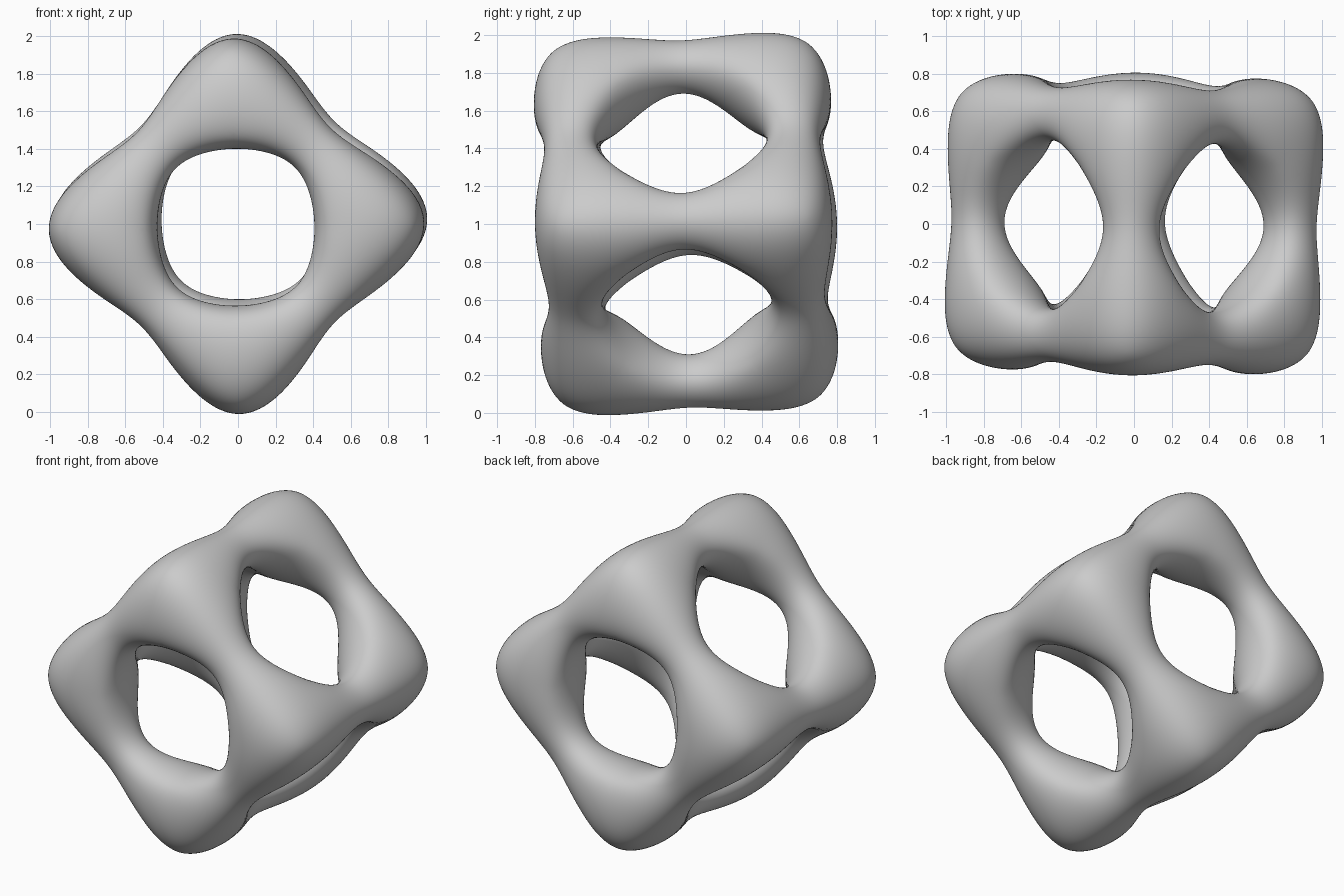
import bpy
import bmesh
from itertools import product
from math import radians
from mathutils import Euler, Matrix, Vector

cube = bpy.data.objects.get("Cube")
if cube:
    bpy.data.objects.remove(cube, do_unlink=True)

# Cage sizes: corner blocks, their raised rim round each opening,
# and the slimmer section halfway along each bar
CORNER_OUT, CORNER_IN, RIM_OUT = 0.785, 0.3, 0.84
MID_OUT, MID_IN = 0.709, 0.503


def section(corner, rim, inner):
    """Four points round a bar, from its outer edge to its inner edge."""
    return [(corner, corner), (rim, inner), (inner, inner), (inner, rim)]


def point(axis, along, pair, signs):
    """Place a section point on the given axis, mirrored into one octant."""
    co = [0.0, 0.0, 0.0]
    co[axis] = along
    co[(axis + 1) % 3], co[(axis + 2) % 3] = pair
    return Vector([c * s for c, s in zip(co, signs)])


bm = bmesh.new()


def add_face(points):
    bm.faces.new([bm.verts.new(p) for p in points])


end = section(CORNER_OUT, RIM_OUT, CORNER_IN)
middle = section(MID_OUT, MID_OUT, MID_IN)
cap = section(CORNER_OUT, CORNER_OUT, CORNER_IN)
cap_heights = (CORNER_OUT, CORNER_OUT, RIM_OUT, CORNER_OUT)
for signs in product((1, -1), repeat=3):
    for axis in range(3):
        # Outer face of the corner block
        add_face([point(axis, h, p, signs) for h, p in zip(cap_heights, cap)])
        # Half bar running from the corner block to the bar's middle
        for i in range(4):
            j = (i + 1) % 4
            add_face([point(axis, CORNER_IN, end[i], signs),
                      point(axis, CORNER_IN, end[j], signs),
                      point(axis, 0, middle[j], signs),
                      point(axis, 0, middle[i], signs)])

bmesh.ops.remove_doubles(bm, verts=bm.verts[:], dist=0.0001)
bmesh.ops.recalc_face_normals(bm, faces=bm.faces[:])

# Stand the frame on one long edge, leaning very slightly
lean = Euler((radians(1.7), 0, radians(-1.1))).to_matrix().to_4x4()
bm.transform(Matrix.Translation((0, 0, 1)) @ lean @ Matrix.Rotation(radians(44), 4, 'Y'))

mesh = bpy.data.meshes.new("rounded_cube_frame")
bm.to_mesh(mesh)
bm.free()
frame = bpy.data.objects.new("rounded_cube_frame", mesh)
bpy.context.collection.objects.link(frame)

# Smooth organic surface
subsurf = frame.modifiers.new("smooth_surface", 'SUBSURF')
subsurf.levels = subsurf.render_levels = 4
mesh.polygons.foreach_set("use_smooth", [True] * len(mesh.polygons))

# Plain grey
grey = bpy.data.materials.new("light_grey")
grey.use_nodes = True
colour = (0.6, 0.6, 0.6, 1)
grey.diffuse_color = colour
grey.node_tree.nodes["Principled BSDF"].inputs["Base Color"].default_value = colour
mesh.materials.append(grey)
